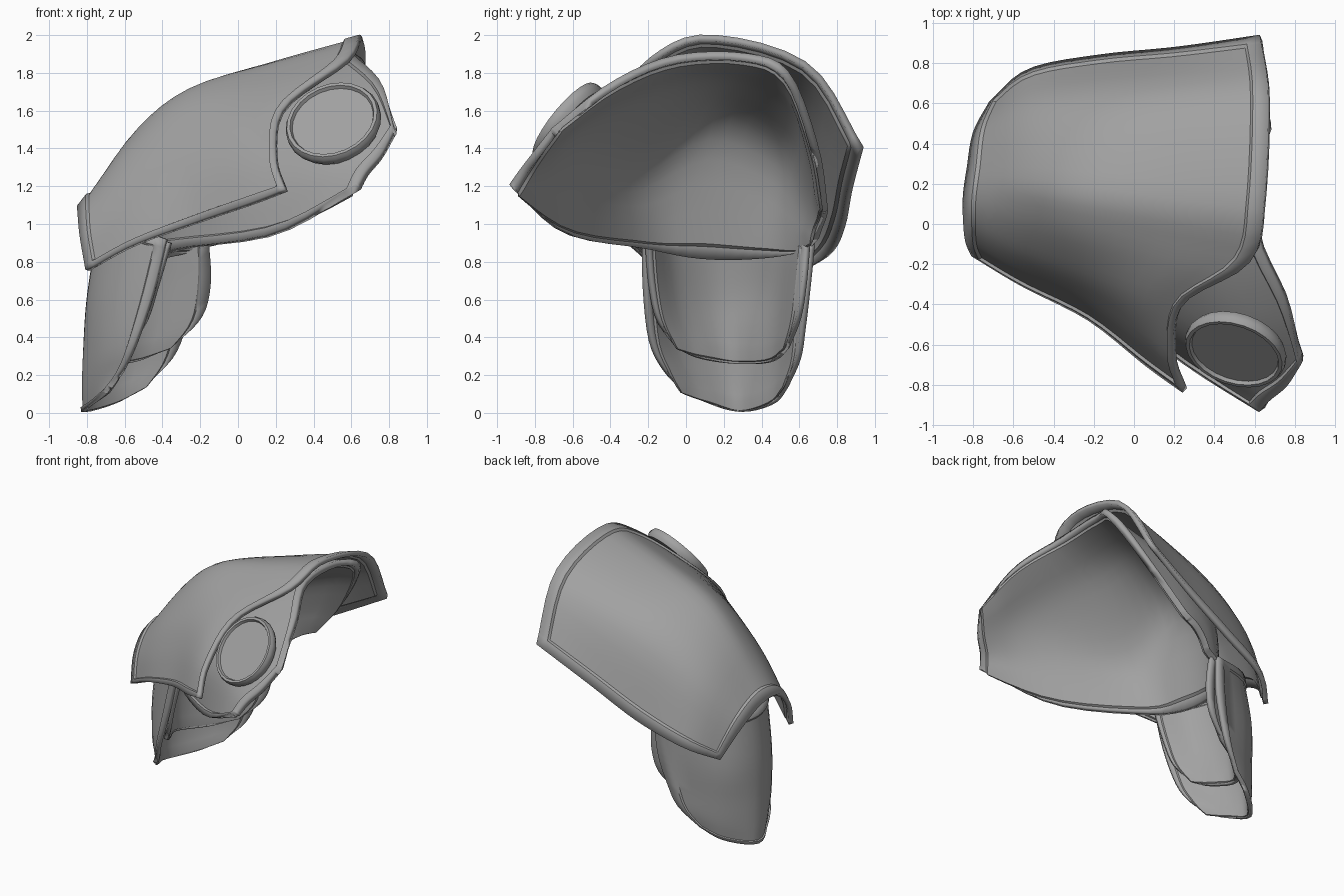
import bpy, bmesh, math
from mathutils import Vector

steel = bpy.data.materials.new("grey steel")
steel.diffuse_color = (0.36, 0.36, 0.36, 1)


def spline(pts, t):
    """Catmull-Rom point at t in 0..1."""
    n = len(pts) - 1
    i = min(int(t * n), n - 1)
    f = t * n - i
    b, c = pts[i], pts[i + 1]
    a = pts[i - 1] if i > 0 else b * 2 - c
    d = pts[i + 2] if i + 2 <= n else c * 2 - b
    return 0.5 * (2 * b + (c - a) * f + (2 * a - 5 * b + 4 * c - d) * f * f
                  + (3 * b - a - 3 * c + d) * f ** 3)


def stops(n, e):
    """Even parameters plus a narrow border band at both ends."""
    g = e * 1.2
    return [0, e] + [g + (1 - 2 * g) * i / n for i in range(n + 1)] + [1 - e, 1]


def finish(ob, angle=35):
    ob.data.materials.append(steel)
    bpy.ops.object.select_all(action='DESELECT')
    ob.select_set(True)
    bpy.context.view_layer.objects.active = ob
    bpy.ops.object.shade_smooth_by_angle(angle=math.radians(angle))


def plate(name, rows, nu, nv, rim_u, rim_v, thick=0.045, raise_rim=0.014):
    """Lofted curved plate with a raised border."""
    rows = [[Vector(p) for p in r] for r in rows]

    def surf(u, v):
        return spline([spline(r, v) for r in rows], u)

    us, vs = stops(nu, rim_u), stops(nv, rim_v)
    bm = bmesh.new()
    grid = []
    for i, u in enumerate(us):
        line = []
        for j, v in enumerate(vs):
            p, h = surf(u, v), 0.004
            du = surf(min(u + h, 1), v) - surf(max(u - h, 0), v)
            dv = surf(u, min(v + h, 1)) - surf(u, max(v - h, 0))
            if i < 2 or j < 2 or i > len(us) - 3 or j > len(vs) - 3:
                p = p + du.cross(dv).normalized() * raise_rim
            line.append(bm.verts.new(p))
        grid.append(line)
    for a, b in zip(grid, grid[1:]):
        for j in range(len(vs) - 1):
            bm.faces.new((a[j], b[j], b[j + 1], a[j + 1]))
    me = bpy.data.meshes.new(name)
    bm.to_mesh(me)
    bm.free()
    ob = bpy.data.objects.new(name, me)
    bpy.context.collection.objects.link(ob)
    finish(ob)
    sol = ob.modifiers.new("thickness", 'SOLIDIFY')
    sol.thickness = thick
    sol.offset = -1
    return ob


# Upper shoulder shell: sections from the outer edge to the neck edge, front to back
plate("upper_shell", [
    [(-.80, -.15, .755), (-.83, -.08, .93), (-.84, .02, 1.05), (-.84, .14, 1.09),
     (-.82, .28, 1.06), (-.79, .45, .95), (-.71, .60, .74)],
    [(-.55, -.30, .89), (-.58, -.22, 1.08), (-.58, -.11, 1.27), (-.57, .07, 1.43),
     (-.55, .26, 1.47), (-.54, .57, 1.27), (-.52, .76, .84)],
    [(-.22, -.47, 1.01), (-.25, -.36, 1.25), (-.27, -.22, 1.46), (-.27, 0, 1.66),
     (-.25, .23, 1.71), (-.21, .62, 1.50), (-.17, .83, .98)],
    [(.07, -.70, 1.11), (.02, -.53, 1.35), (.03, -.33, 1.58), (.16, -.10, 1.78),
     (.20, .17, 1.86), (.22, .64, 1.68), (.22, .87, 1.18)],
    [(.25, -.83, 1.18), (.20, -.66, 1.36), (.25, -.39, 1.62), (.58, -.185, 1.87),
     (.65, .12, 1.99), (.67, .64, 1.84), (.63, .93, 1.40)],
], 16, 26, .042, .023, .035)

# Under shell: sections from the lower edge up to the neck opening, front to back
plate("under_shell", [
    [(.63, -.93, 1.20), (.19, -.64, .95), (-.31, -.22, .87), (-.43, .08, .82),
     (-.43, .38, .82), (-.29, .60, .85), (-.09, .69, .92)],
    [(.68, -.87, 1.28), (.27, -.60, 1.30), (-.18, -.28, 1.30), (-.29, .12, 1.51),
     (-.28, .50, 1.36), (-.16, .66, 1.12), (-.03, .71, .98)],
    [(.76, -.80, 1.37), (.48, -.54, 1.55), (.20, -.10, 1.72), (.16, .26, 1.77),
     (.14, .58, 1.58), (.08, .69, 1.28), (.04, .73, 1.03)],
    [(.83, -.70, 1.50), (.76, -.39, 1.74), (.62, -.06, 1.88), (.62, .32, 1.89),
     (.67, .54, 1.79), (.43, .69, 1.40), (.12, .74, 1.07)],
], 14, 24, .038, .02)

# Hanging side plates: sections from the bottom edge up, front to back
plate("outer_side_plate", [
    [(-.70, -.03, .12), (-.76, .10, .06), (-.82, .29, .005), (-.65, .46, .05), (-.49, .535, .14)],
    [(-.61, -.12, .23), (-.75, .05, .17), (-.825, .27, .14), (-.65, .48, .18), (-.35, .60, .29)],
    [(-.54, -.19, .38), (-.73, -.01, .33), (-.82, .25, .33), (-.65, .49, .36), (-.28, .625, .45)],
    [(-.45, -.22, .64), (-.70, -.05, .62), (-.80, .22, .62), (-.65, .50, .62), (-.22, .65, .66)],
    [(-.38, -.225, .92), (-.62, -.10, 1.0), (-.74, .20, 1.0), (-.58, .50, .97), (-.20, .675, .90)],
], 14, 16, .04, .045, .03, .01)
plate("inner_side_plate", [
    [(-.59, -.05, .34), (-.65, .07, .29), (-.72, .26, .26), (-.55, .45, .27), (-.36, .54, .345)],
    [(-.49, -.15, .49), (-.64, .01, .46), (-.72, .24, .44), (-.54, .47, .44), (-.20, .60, .50)],
    [(-.43, -.19, .67), (-.62, -.03, .65), (-.71, .22, .65), (-.55, .48, .66), (-.15, .63, .68)],
    [(-.36, -.21, .90), (-.56, -.07, .97), (-.65, .20, .99), (-.50, .50, .95), (-.16, .65, .90)],
], 12, 16, .05, .04, .03, .01)

# Round boss on the front: turned profile with a raised ring and recessed face
bm = bmesh.new()
profile = [(.245, -.06), (.258, -.035), (.258, -.008), (.248, .012), (.23, .012), (.222, -.006)]
rings = []
for r, h in profile:
    rings.append([bm.verts.new((r * math.cos(a), r * math.sin(a), h))
                  for a in (2 * math.pi * k / 24 for k in range(24))])
for a, b in zip(rings, rings[1:]):
    for k in range(24):
        m = (k + 1) % 24
        bm.faces.new((a[k], a[m], b[m], b[k]))
bm.faces.new(rings[-1])
bm.faces.new(rings[0][::-1])
me = bpy.data.meshes.new("round_boss")
bm.to_mesh(me)
bm.free()
boss = bpy.data.objects.new("round_boss", me)
bpy.context.collection.objects.link(boss)
boss.location = (.50, -.64, 1.545)
boss.rotation_mode = 'QUATERNION'
boss.rotation_quaternion = Vector((-.25, -.74, .60)).to_track_quat('Z', 'Y')
finish(boss)
